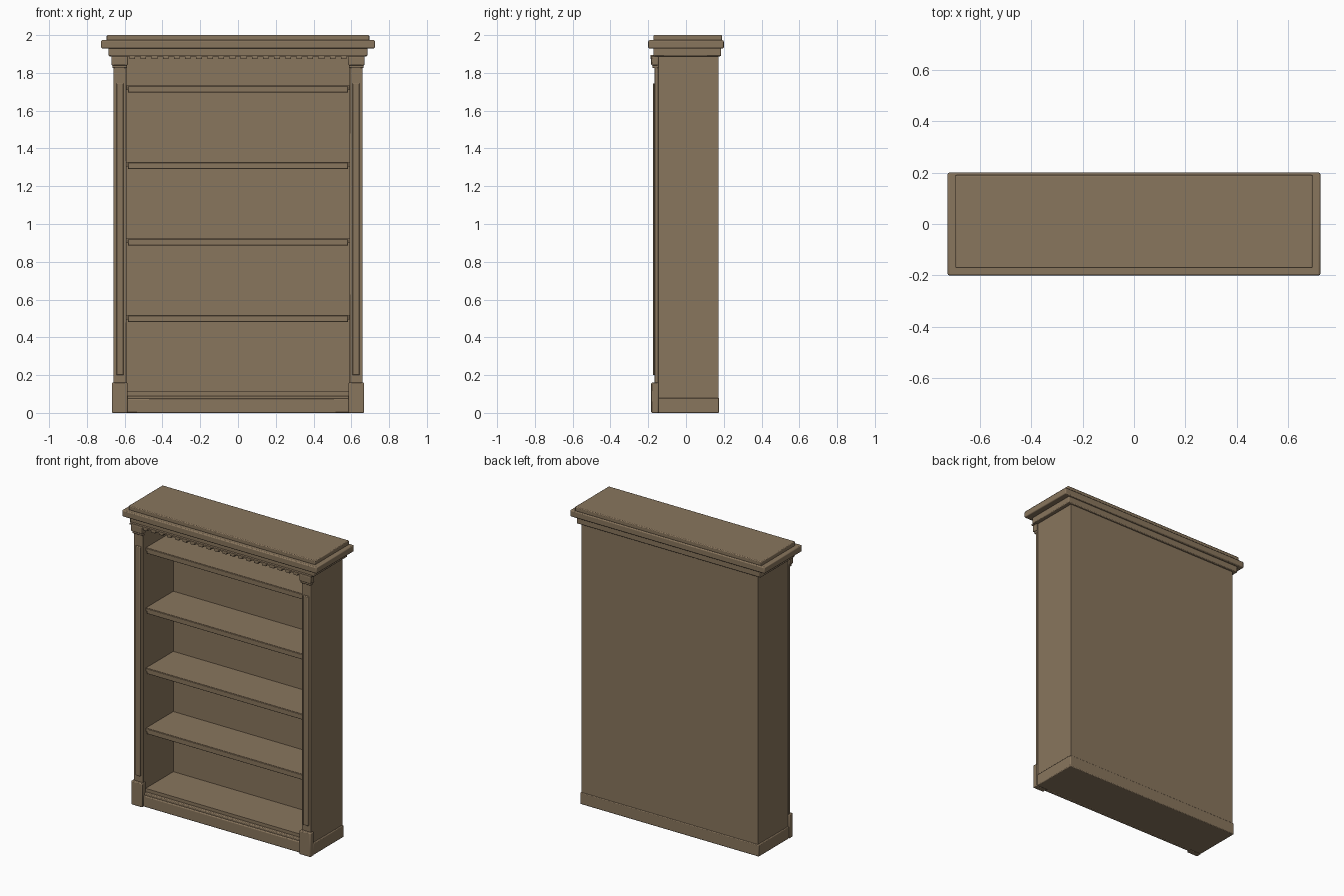
import bpy
import bmesh
from math import radians

cube = bpy.data.objects.get("Cube")
if cube:
    bpy.data.objects.remove(cube, do_unlink=True)

wood = bpy.data.materials.new("brown_wood")
wood.use_nodes = True
colour = (0.25, 0.18, 0.11, 1)
wood.diffuse_color = colour
wood.node_tree.nodes["Principled BSDF"].inputs["Base Color"].default_value = colour


def box(name, xs, ys, zs, bevel=0.0):
    """Box between the given limits, with optionally rounded edges."""
    bm = bmesh.new()
    bmesh.ops.create_cube(bm, size=1)
    for v in bm.verts:
        v.co = [lim[0] if c < 0 else lim[1] for c, lim in zip(v.co, (xs, ys, zs))]
    mesh = bpy.data.meshes.new(name)
    bm.to_mesh(mesh)
    bm.free()
    mesh.materials.append(wood)
    obj = bpy.data.objects.new(name, mesh)
    bpy.context.collection.objects.link(obj)
    if bevel:
        mod = obj.modifiers.new("rounded_edges", "BEVEL")
        mod.width = bevel
        mod.segments = 2
        bpy.ops.object.select_all(action="DESELECT")
        obj.select_set(True)
        bpy.context.view_layer.objects.active = obj
        bpy.ops.object.shade_smooth_by_angle(angle=radians(30))
    return obj


def wide(name, half, ys, zs, bevel=0.0):
    """Box centred on x."""
    return box(name, (-half, half), ys, zs, bevel)


def pair(name, inner, outer, ys, zs, bevel=0.0):
    """The same box on both sides."""
    box("left_" + name, (inner, outer), ys, zs, bevel)
    box("right_" + name, (-outer, -inner), ys, zs, bevel)


# Carcass
pair("side_panel", 0.59, 0.657, (-0.148, 0.172), (0.03, 1.9))
wide("back_panel", 0.64, (0.155, 0.172), (0.03, 1.9))

# Plinth with a moulded front rail
wide("plinth", 0.665, (-0.148, 0.176), (0, 0.08), 0.005)
wide("front_rail", 0.59, (-0.168, -0.14), (0, 0.075), 0.006)
wide("rail_moulding", 0.59, (-0.158, -0.13), (0.07, 0.09), 0.005)

# Shelves, each with a slightly narrower front lip
wide("bottom_shelf", 0.592, (-0.14, 0.158), (0.07, 0.112))
for i in range(4):
    top = 0.517 + 0.405 * i
    wide(f"shelf_{i + 1}", 0.592, (-0.135, 0.158), (top - 0.022, top))
    wide(f"shelf_lip_{i + 1}", 0.582, (-0.14, -0.11), (top - 0.036, top - 0.002), 0.003)

# Pilasters with a raised reed, base block and capital
pair("pilaster", 0.59, 0.66, (-0.166, -0.146), (0.1, 1.86), 0.003)
pair("pilaster_reed", 0.606, 0.644, (-0.175, -0.16), (0.2, 1.745), 0.004)
pair("pilaster_base", 0.585, 0.668, (-0.184, -0.146), (0, 0.16), 0.005)
pair("capital_neck", 0.588, 0.664, (-0.177, -0.146), (1.825, 1.845), 0.004)
pair("capital", 0.583, 0.67, (-0.184, -0.146), (1.84, 1.887), 0.005)

# Stepped cornice
wide("cornice_bed", 0.685, (-0.172, 0.186), (1.888, 1.932), 0.005)
wide("cornice_shelf", 0.725, (-0.2, 0.2), (1.93, 1.973), 0.006)
wide("cornice_cap", 0.695, (-0.172, 0.19), (1.97, 2.0), 0.005)

# Dentil row under the cornice
wide("dentil_band", 0.675, (-0.188, -0.15), (1.886, 1.896))
count = 20
for i in range(count):
    x = -0.56 + 1.12 * i / (count - 1)
    box(f"dentil_{i + 1}", (x - 0.015, x + 0.015), (-0.188, -0.155), (1.874, 1.892))
